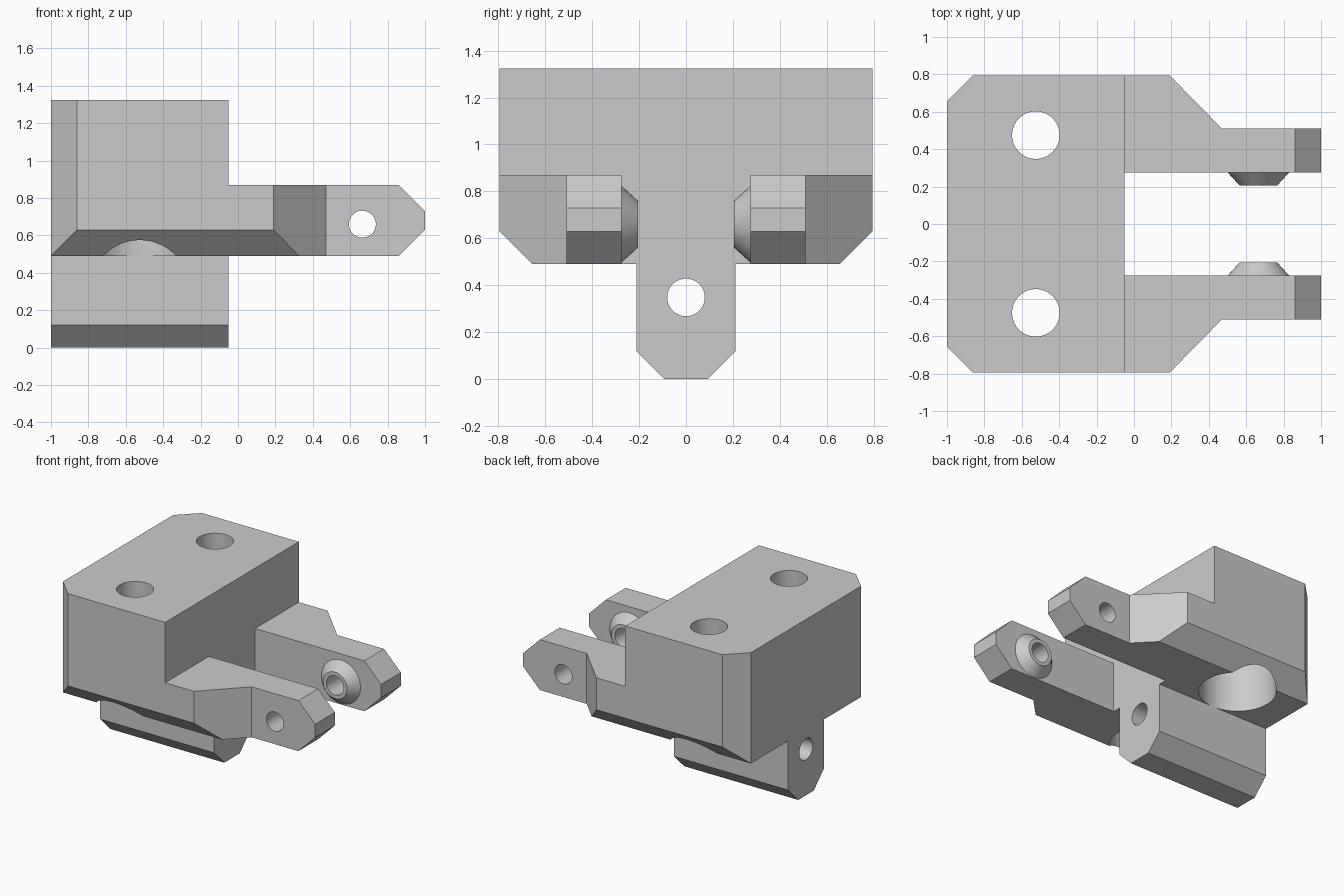
import bpy
from math import radians
from mathutils import Matrix, Vector

if "Cube" in bpy.data.objects:
    bpy.data.objects.remove(bpy.data.objects["Cube"])

grey = bpy.data.materials.new("light grey")
grey.use_nodes = True
grey.diffuse_color = (0.6, 0.6, 0.6, 1)
grey.node_tree.nodes["Principled BSDF"].inputs["Base Color"].default_value = grey.diffuse_color


def prism(name, outline, axis, lo, hi):
    """Extrude a 2D outline along an axis; the outline uses the other two axes in order."""
    def point(a, b, t):
        return {"x": (t, a, b), "y": (a, t, b), "z": (a, b, t)}[axis]
    n = len(outline)
    verts = [point(a, b, t) for t in (lo, hi) for a, b in outline]
    faces = [list(range(n)), list(range(n, 2 * n))]
    faces += [[i, (i + 1) % n, n + (i + 1) % n, n + i] for i in range(n)]
    mesh = bpy.data.meshes.new(name)
    mesh.from_pydata(verts, [], faces)
    ob = bpy.data.objects.new(name, mesh)
    bpy.context.collection.objects.link(ob)
    bpy.context.view_layer.objects.active = ob
    bpy.ops.object.select_all(action="DESELECT")
    ob.select_set(True)
    bpy.ops.object.mode_set(mode="EDIT")
    bpy.ops.mesh.select_all(action="SELECT")
    bpy.ops.mesh.normals_make_consistent(inside=False)
    bpy.ops.object.mode_set(mode="OBJECT")
    mesh.materials.append(grey)
    return ob


def rod(name, start, end, r1, r2=None):
    """Cylinder or truncated cone between two points."""
    start, end = Vector(start), Vector(end)
    d = end - start
    bpy.ops.mesh.primitive_cone_add(vertices=64, radius1=r1, radius2=r2 or r1, depth=d.length)
    ob = bpy.context.object
    ob.name = name
    turn = d.to_track_quat("Z", "Y").to_matrix().to_4x4()
    ob.data.transform(Matrix.Translation((start + end) / 2) @ turn)
    ob.data.materials.append(grey)
    return ob


def combine(target, tool, operation):
    mod = target.modifiers.new(operation, "BOOLEAN")
    mod.operation, mod.solver, mod.object = operation, "EXACT", tool
    bpy.context.view_layer.objects.active = target
    bpy.ops.object.modifier_apply(modifier=mod.name)
    bpy.data.objects.remove(tool)


def mirrored(half):
    """Close a half outline by mirroring it in its first coordinate."""
    return half + [(-a, b) for a, b in reversed(half)]


# Block with two arms: plan outline trimmed by the side and end outlines
half_plan = [(-0.05, 0.275), (1, 0.275), (1, 0.51), (0.47, 0.51),
             (0.19, 0.795), (-0.86, 0.795), (-1, 0.655)]
plan = half_plan + [(x, -y) for x, y in reversed(half_plan)]
block = prism("bracket_block", plan, "z", -1, 2)
side = [(-2, 0.49), (0.86, 0.49), (1.05, 0.68), (0.86, 0.87),
        (-0.05, 0.87), (-0.05, 1.325), (-2, 1.325)]
combine(block, prism("side_trim", side, "y", -2, 2), "INTERSECT")
end = mirrored([(0.555, 0.39), (1.2, 1.035), (1.2, 2)])
combine(block, prism("end_trim", end, "x", -3, 3), "INTERSECT")

# Conical bosses on the inner arm faces
for s in (1, -1):
    boss = rod("boss", (0.665, s * 0.28, 0.68), (0.665, s * 0.205, 0.68), 0.168, 0.1)
    boss.data.transform(Matrix.Translation((0, 0, -0.02)))
    combine(block, boss, "UNION")

# Pivot hole through both arms
combine(block, rod("pivot_cutter", (0.665, -2, 0.66), (0.665, 2, 0.66), 0.072), "DIFFERENCE")

# Vertical bolt holes, counterbored from below
for s in (1, -1):
    x, y = -0.525, s * 0.475
    combine(block, rod("bolt_cutter", (x, y, 0), (x, y, 2), 0.127), "DIFFERENCE")
    combine(block, rod("bore_cutter", (x, y, 0), (x, y, 1), 0.265), "DIFFERENCE")

# Keel under the block, with a lengthwise hole
keel = prism("keel", mirrored([(0.092, 0), (0.212, 0.12), (0.212, 0.492)]), "x", -1, -0.05)
combine(keel, rod("keel_cutter", (-2, 0, 0.348), (1, 0, 0.348), 0.08), "DIFFERENCE")

# Smooth the round walls, keep the edges sharp
bpy.ops.object.select_all(action="DESELECT")
for ob in (block, keel):
    ob.select_set(True)
bpy.context.view_layer.objects.active = block
bpy.ops.object.shade_smooth_by_angle(angle=radians(30))
